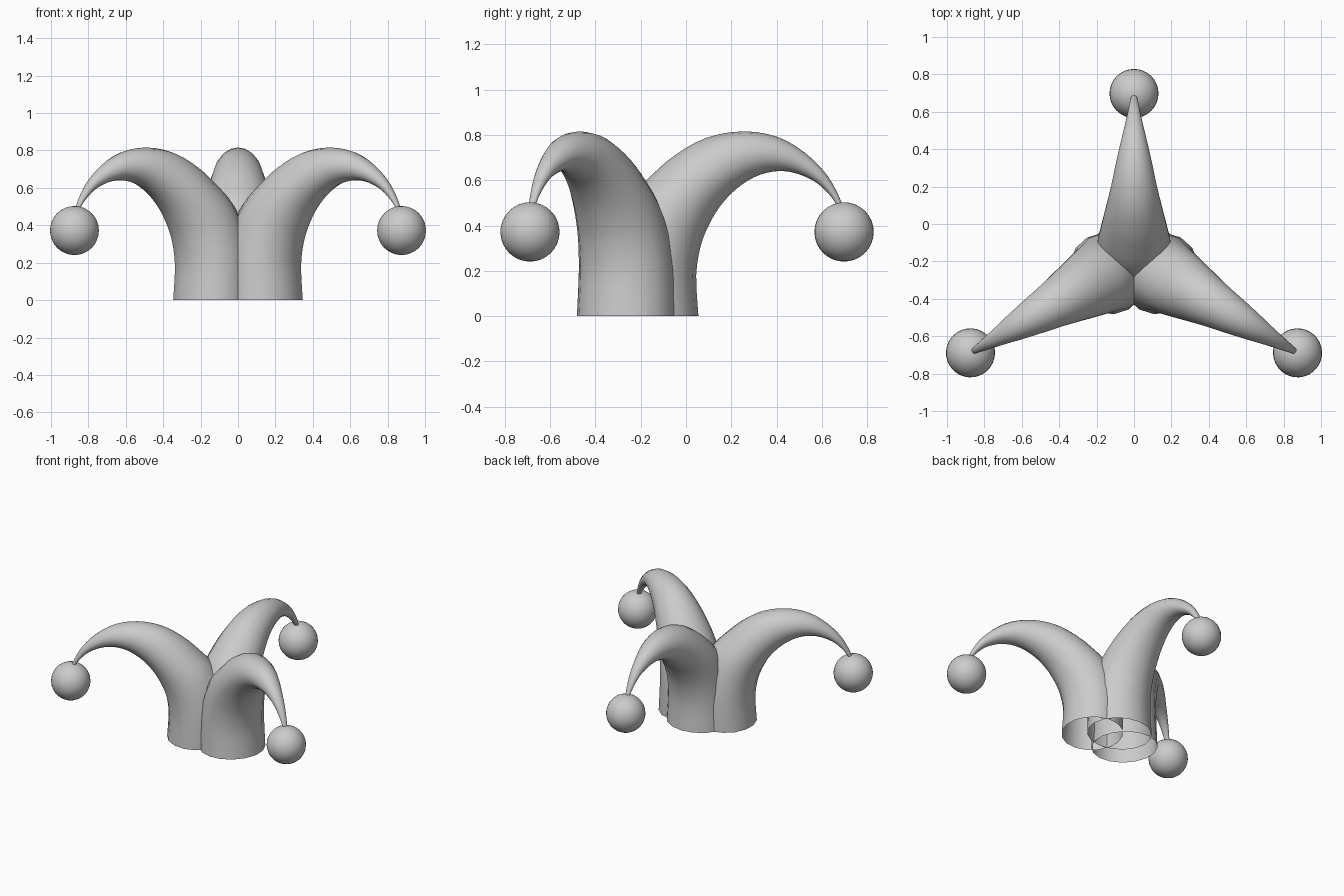
import bpy, bmesh
from math import sin, cos, pi, radians
from mathutils import Matrix, Vector

if "Cube" in bpy.data.objects:
    bpy.data.objects.remove(bpy.data.objects["Cube"])

# Horn profile: outer/lower edge (r, z), inner/upper edge (r, z), half width
RINGS = [
    (.205, 0, -.205, 0, .222),
    (.195, .18, -.20, .22, .215),
    (.215, .31, -.165, .39, .203),
    (.25, .40, -.10, .52, .19),
    (.30, .485, -.01, .615, .173),
    (.37, .56, .10, .71, .15),
    (.45, .613, .24, .788, .124),
    (.53, .638, .40, .816, .099),
    (.61, .637, .55, .793, .073),
    (.69, .61, .675, .722, .048),
    (.75, .57, .775, .62, .031),
    (.81, .50, .838, .50, .017),
    (.825, .43, .85, .43, .014),
]
SIDES = 16
STEPS = 3


def smooth_rings(rings):
    """Catmull-Rom interpolation along the horn."""
    out = []
    n = len(rings)
    for i in range(n - 1):
        quad = [rings[min(max(i + k, 0), n - 1)] for k in (-1, 0, 1, 2)]
        for s in range(STEPS):
            t = s / STEPS
            out.append([.5 * (2 * b + (c - a) * t + (2 * a - 5 * b + 4 * c - d) * t**2
                              + (3 * b - a - 3 * c + d) * t**3)
                        for a, b, c, d in zip(*quad)])
    out.append(rings[-1])
    return out


def add_object(name, bm, matrix):
    bmesh.ops.recalc_face_normals(bm, faces=bm.faces[:])
    for f in bm.faces:
        f.smooth = True
    mesh = bpy.data.meshes.new(name)
    bm.to_mesh(mesh)
    bm.free()
    ob = bpy.data.objects.new(name, mesh)
    ob.matrix_world = matrix
    bpy.context.collection.objects.link(ob)


def horn(name, matrix):
    # Open-bottomed curved tube pointing along local +y
    bm = bmesh.new()
    prev = None
    for r0, z0, r1, z1, w in smooth_rings(RINGS):
        mid = Vector((0, (r0 + r1) / 2, (z0 + z1) / 2))
        half = Vector((0, (r0 - r1) / 2, (z0 - z1) / 2))
        side = Vector((w, 0, 0))
        ring = [bm.verts.new(mid + half * cos(2 * pi * k / SIDES) + side * sin(2 * pi * k / SIDES))
                for k in range(SIDES)]
        if prev:
            for k in range(SIDES):
                j = (k + 1) % SIDES
                bm.faces.new((prev[k], prev[j], ring[j], ring[k]))
        prev = ring
    bm.faces.new(prev)
    add_object(name, bm, matrix)


def bell(name, matrix):
    # Round pompom hanging from the horn tip
    bm = bmesh.new()
    bmesh.ops.create_uvsphere(bm, u_segments=32, v_segments=16, radius=.131)
    add_object(name, bm, matrix @ Matrix.Translation((0, .848, .372)))


# Three horns: back, front right, front left
for label, x, y, angle in (("back", 0, -.15, 0),
                           ("right", .14, -.265, -120),
                           ("left", -.14, -.265, 120)):
    m = Matrix.Translation((x, y, 0)) @ Matrix.Rotation(radians(angle), 4, 'Z')
    horn(label + "_hat_horn", m)
    bell(label + "_bell", m)
